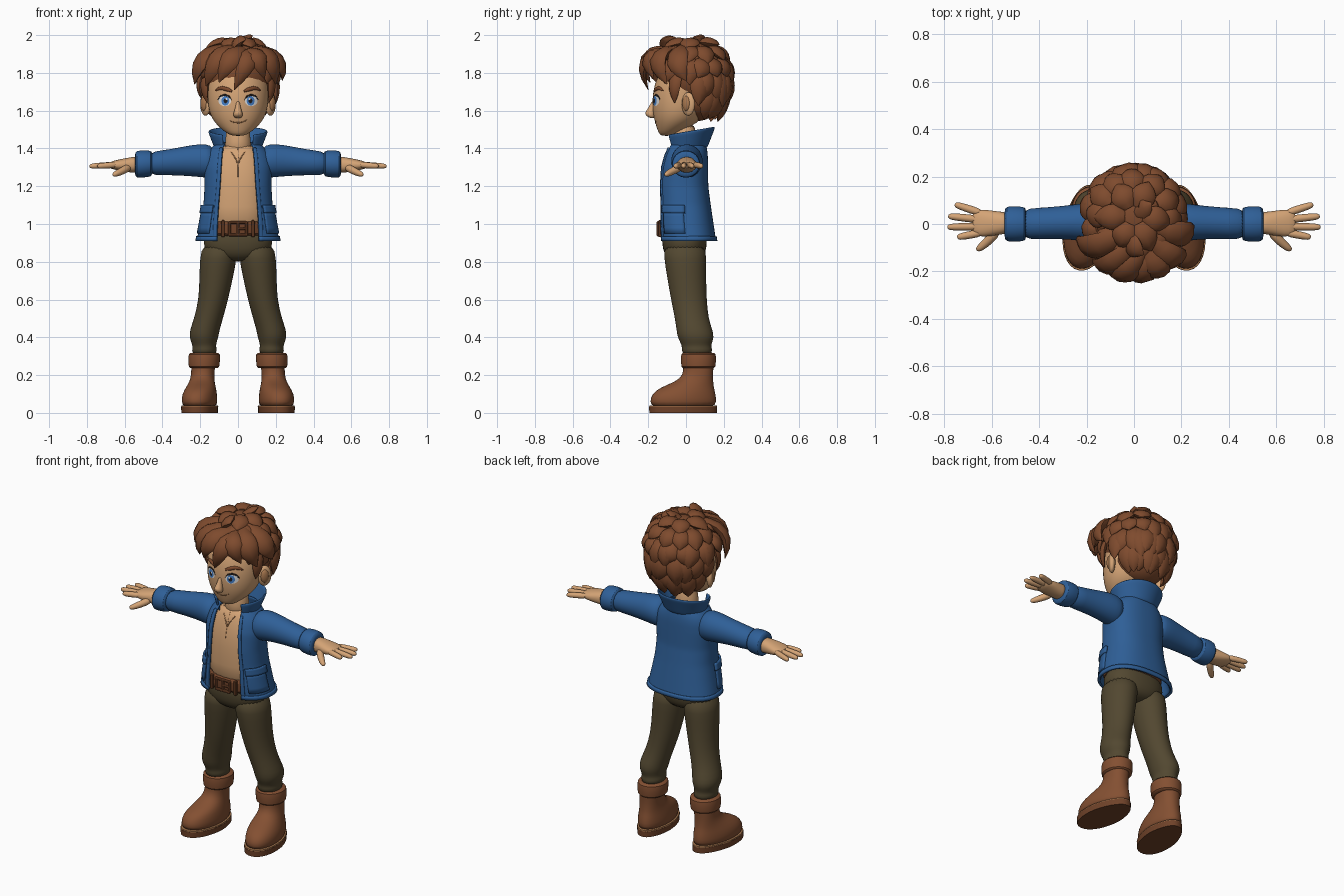
import bpy, bmesh, math, random
from math import sin, cos, pi, radians
from mathutils import Vector, Matrix
from mathutils.bvhtree import BVHTree

random.seed(4)
cube = bpy.data.objects.get("Cube")
if cube:
    bpy.data.objects.remove(cube, do_unlink=True)


def material(name, *rgb):
    m = bpy.data.materials.new(name)
    m.use_nodes = True
    m.diffuse_color = (*rgb, 1)
    bsdf = next(n for n in m.node_tree.nodes if n.type == 'BSDF_PRINCIPLED')
    bsdf.inputs["Base Color"].default_value = (*rgb, 1)
    bsdf.inputs["Roughness"].default_value = .7
    return m


SKIN = material("skin tan", .66, .37, .18)
LINE = material("dark tan", .40, .19, .08)
HAIR = material("hair brown", .21, .07, .027)
BLUE = material("jacket blue", .028, .115, .31)
OLIVE = material("trouser olive", .085, .064, .03)
BOOT = material("boot brown", .23, .08, .032)
BELT = material("belt brown", .16, .055, .022)
WHITE = material("eye white", .75, .75, .75)
IRIS = material("iris blue", .06, .22, .6)
DARK = material("pupil dark", .015, .012, .012)


def finish(name, bm, mat, mirror=False, thick=0, subsurf=0, recalc=True, sharp=55):
    if recalc:
        bmesh.ops.recalc_face_normals(bm, faces=bm.faces)
    for f in bm.faces:
        f.smooth = True
    mesh = bpy.data.meshes.new(name)
    bm.to_mesh(mesh)
    bm.free()
    mesh.set_sharp_from_angle(angle=radians(sharp))
    mesh.materials.append(mat)
    ob = bpy.data.objects.new(name, mesh)
    bpy.context.collection.objects.link(ob)
    if mirror:
        ob.modifiers.new("mirror", 'MIRROR').use_mirror_merge = False
    if thick:
        s = ob.modifiers.new("thickness", 'SOLIDIFY')
        s.thickness, s.offset = thick, 0
    if subsurf:
        s = ob.modifiers.new("smooth", 'SUBSURF')
        s.levels = s.render_levels = subsurf
    return ob


def power(v, p):
    return math.copysign(abs(v) ** (2 / p), v)


def bridge(bm, rings):
    n = len(rings[0])
    for a, b in zip(rings, rings[1:]):
        for i in range(n):
            bm.faces.new((a[i], a[(i + 1) % n], b[(i + 1) % n], b[i]))
    bm.faces.new(rings[0][::-1])
    bm.faces.new(rings[-1])


# rings hold: position on axis, two centre coordinates, two radii
def loft(name, rings, mat, axis='z', n=24, p=2, warp=None, **kw):
    bm = bmesh.new()
    loops = []
    for pos, c1, c2, r1, r2 in rings:
        loop = []
        for i in range(n):
            t = 2 * pi * (i + .5) / n
            a, b = c1 + r1 * power(cos(t), p), c2 + r2 * power(sin(t), p)
            co = Vector((a, b, pos) if axis == 'z' else (pos, a, b))
            loop.append(bm.verts.new(warp(co) if warp else co))
        loops.append(loop)
    bridge(bm, loops)
    return finish(name, bm, mat, **{"subsurf": 1, **kw})


def sweep(bm, pts, widths, up, flat=1, n=8):
    loops = []
    for i, p in enumerate(pts):
        tan = pts[min(i + 1, len(pts) - 1)] - pts[max(i - 1, 0)]
        side = tan.cross(up).normalized()
        nrm = side.cross(tan).normalized()
        w = widths[i]
        loops.append([bm.verts.new(p + side * w * cos(2 * pi * k / n) + nrm * w * flat * sin(2 * pi * k / n))
                      for k in range(n)])
    bridge(bm, loops)


def sheet(name, f, nu, nv, mat, **kw):
    bm = bmesh.new()
    g = [[bm.verts.new(f(u / nu, v / nv)) for u in range(nu + 1)] for v in range(nv + 1)]
    for v in range(nv):
        for u in range(nu):
            bm.faces.new((g[v][u], g[v][u + 1], g[v + 1][u + 1], g[v + 1][u]))
    return finish(name, bm, mat, thick=.012, **kw)


def ellipsoid(name, loc, size, mat, tilt=0, **kw):
    bm = bmesh.new()
    m = Matrix.Translation(loc) @ Matrix.Rotation(tilt, 4, 'Z') @ Matrix.Diagonal((*size, 1))
    bmesh.ops.create_uvsphere(bm, u_segments=24, v_segments=16, radius=1, matrix=m)
    return finish(name, bm, mat, **kw)


def boxes(name, items, mat, **kw):
    bm = bmesh.new()
    for loc, size in items:
        bmesh.ops.create_cube(bm, size=1, matrix=Matrix.Translation(loc) @ Matrix.Diagonal((*size, 1)))
    bmesh.ops.bevel(bm, geom=bm.edges[:], offset=.004, segments=1, affect='EDGES')
    return finish(name, bm, mat, sharp=30, **kw)


# head, neck, ears and nose
head = loft("head", [(1.466, 0, -.105, .03, .025), (1.48, 0, -.095, .06, .05), (1.515, 0, -.065, .105, .092),
                     (1.56, 0, -.04, .142, .132), (1.62, 0, -.03, .16, .15), (1.7, 0, -.02, .165, .158),
                     (1.78, 0, 0, .16, .155), (1.84, 0, .01, .13, .125), (1.88, 0, .02, .07, .07)], SKIN)
loft("neck", [(1.36, 0, -.005, .08, .07), (1.43, 0, -.01, .066, .062), (1.54, 0, -.005, .064, .064)], SKIN)
ellipsoid("ears", (.172, .012, 1.635), (.02, .04, .062), SKIN, tilt=-.6, mirror=True)
ellipsoid("ear_hollows", (.181, .001, 1.638), (.015, .024, .04), LINE, tilt=-.6, mirror=True)
loft("nose", [(1.56, 0, -.178, .014, .012), (1.572, 0, -.188, .026, .024), (1.59, 0, -.192, .024, .027),
              (1.615, 0, -.178, .014, .02), (1.655, 0, -.168, .009, .012)], SKIN)


# painted details laid on a surface from the front
def tree(ob):
    bpy.context.view_layer.update()
    return BVHTree.FromObject(ob, bpy.context.evaluated_depsgraph_get())


def project(bvh, x, z, off):
    hit = bvh.ray_cast(Vector((x, -1, z)), Vector((0, 1, 0)))[0]
    return (hit or Vector((x, -.15, z))) - Vector((0, off, 0))


def disc(name, bvh, x, z, rx, rz, off, mat):
    bm = bmesh.new()
    n, mid = 20, bm.verts.new(project(bvh, x, z, off))
    old = None
    for k in (.35, .7, 1):
        new = [bm.verts.new(project(bvh, x + k * rx * cos(2 * pi * i / n), z + k * rz * sin(2 * pi * i / n), off))
               for i in range(n)]
        for i in range(n):
            j = (i + 1) % n
            bm.faces.new((old[i], new[i], new[j], old[j]) if old else (mid, new[i], new[j]))
        old = new
    finish(name, bm, mat, mirror=True, recalc=False)


def stroke(name, bvh, pts, widths, mat, **kw):
    bm = bmesh.new()
    sweep(bm, [project(bvh, x, z, 0) for x, z in pts], widths, Vector((0, -1, 0)), .8)
    finish(name, bm, mat, **kw)


face = tree(head)
disc("eye_whites", face, .07, 1.652, .034, .028, .002, WHITE)
disc("irises", face, .067, 1.652, .021, .025, .004, IRIS)
disc("pupils", face, .066, 1.652, .01, .013, .006, DARK)
disc("eye_glints", face, .061, 1.662, .005, .006, .008, WHITE)
stroke("upper_eyelids", face, [(.034, 1.655), (.048, 1.676), (.07, 1.683), (.092, 1.677), (.107, 1.658)],
       [.002, .005, .006, .005, .003], DARK, mirror=True)
stroke("eyebrows", face, [(.032, 1.702), (.055, 1.712), (.082, 1.719), (.102, 1.716), (.12, 1.705)],
       [.006, .011, .011, .009, .003], HAIR, mirror=True)
stroke("mouth", face, [(-.042, 1.546), (-.02, 1.538), (.005, 1.536), (.028, 1.541), (.048, 1.552)],
       [.002, .003, .004, .003, .002], LINE)

# hair: scalp, nape and swept locks
CENTRE = Vector((0, .035, 1.79))
ellipsoid("scalp", CENTRE, (.187, .187, .18), HAIR)
ellipsoid("nape_hair", (0, .06, 1.67), (.152, .128, .125), HAIR)
LEAF = [.45, .8, 1, 1, .85, .55, .05]


def lock(bm, a, b, c, w):
    a, b, c = Vector(a), Vector(b), Vector(c)
    pts = [a * (1 - t) ** 2 + b * 2 * t * (1 - t) + c * t * t for t in (i / 6 for i in range(7))]
    sweep(bm, pts, [w * k for k in LEAF], b - CENTRE, .5)


def scalp_point(theta, phi, r):
    x, y, z = sin(theta) * sin(phi), sin(theta) * cos(phi), cos(theta)
    return CENTRE + Vector((x * .188, y * .186, z * (.18 if z > 0 else .27))) * r


bm = bmesh.new()
for theta, count, reach in ((12, 6, 180), (36, 11, 180), (62, 15, 135), (84, 12, 82), (104, 10, 68)):
    for i in range(count):
        phi = radians(reach * (2 * (i + .5) / count - 1)) + random.uniform(-.08, .08)
        th, turn = radians(theta), random.uniform(-.1, .22)
        lock(bm, scalp_point(th, phi, .98), scalp_point(th + .3, phi + turn / 2, 1.13),
             scalp_point(th + random.uniform(.52, .66), phi + turn, random.uniform(1.1, 1.22)), .053)
for a, b, c, w in (
        ((.07, -.1, 1.91), (.07, -.29, 1.9), (-.02, -.2, 1.71), .05),
        ((.05, -.1, 1.92), (-.05, -.28, 1.91), (-.1, -.19, 1.75), .056),
        ((0, -.08, 1.93), (-.13, -.25, 1.91), (-.17, -.13, 1.73), .06),
        ((-.04, -.04, 1.94), (-.23, -.15, 1.9), (-.23, -.05, 1.74), .06),
        ((.06, -.1, 1.92), (.11, -.26, 1.91), (.14, -.17, 1.77), .052),
        ((.08, -.07, 1.93), (.2, -.21, 1.9), (.2, -.1, 1.74), .06),
        ((.08, -.02, 1.94), (.26, -.08, 1.88), (.235, 0, 1.76), .06),
        ((.02, .08, 1.93), (.03, .05, 1.98), (.075, .09, 2.0), .045),
        ((-.02, -.06, 1.92), (-.01, -.1, 1.98), (.04, -.13, 1.975), .05)):
    lock(bm, a, b, c, w)
for s in (-1, 1):
    lock(bm, (s * .155, -.04, 1.82), (s * .195, -.07, 1.74), (s * .163, -.06, 1.64), .035)
finish("hair_locks", bm, HAIR, sharp=45)

# shirt with a laced neck slit
shirt = loft("shirt", [(.95, 0, -.01, .165, .125), (1.1, 0, -.012, .15, .12), (1.2, 0, -.018, .15, .114),
                       (1.3, 0, -.012, .15, .106), (1.38, 0, 0, .125, .09), (1.425, 0, 0, .075, .068)],
             SKIN, p=2.4)
chest = tree(shirt)
stroke("shirt_slit", chest, [(0, 1.40), (.002, 1.35), (0, 1.3), (0, 1.25)], [.002] * 4, LINE)
stroke("shirt_neckline", chest, [(.065, 1.41), (.035, 1.38), (.012, 1.345), (.002, 1.32)], [.003] * 4,
       LINE, mirror=True)

# jacket; profile rows hold: height, half width, centre y, half depth, half opening
JACKET = [(.912, .213, .01, .143, .108), (1.0, .196, .0, .14, .106), (1.1, .177, -.007, .132, .1),
          (1.2, .171, -.014, .126, .092), (1.3, .175, -.01, .121, .086), (1.36, .165, -.002, .112, .082),
          (1.4, .14, .003, .102, .078), (1.435, .095, .006, .09, .07)]


def jacket_row(z):
    for a, b in zip(JACKET, JACKET[1:]):
        if z <= b[0]:
            break
    t = min(1, max(0, (z - a[0]) / (b[0] - a[0])))
    return [p + (q - p) * t for p, q in zip(a, b)]


def jacket_point(angle, z, off=0):
    _, rx, cy, ry, _ = jacket_row(z)
    return Vector(((rx + off) * power(sin(angle), 2.4), cy - (ry + off) * power(cos(angle), 2.4), z))


def edge_angle(z):
    row = jacket_row(z)
    return math.asin((row[4] / row[1]) ** 1.2)


def around(u, z, off):
    a = edge_angle(z)
    return jacket_point(a + (2 * pi - 2 * a) * u, z, off)


def patch(name, lo, hi, z0, z1, off):
    sheet(name, lambda u, v: jacket_point(radians(lo + (hi - lo) * u), z0 + (z1 - z0) * v, off), 10, 4,
          BLUE, mirror=True)


sheet("jacket_body", lambda u, v: around(u, .912 + .523 * v, 0), 56, 24, BLUE, subsurf=1)
sheet("jacket_hem", lambda u, v: around(u, .91 + .024 * v, .007), 56, 2, BLUE)
sheet("jacket_plackets", lambda u, v: jacket_point(edge_angle(.912 + .49 * v) + .12 * u, .912 + .49 * v, .006),
      3, 24, BLUE, mirror=True)
patch("pockets", 42, 88, .95, 1.07, .007)
patch("pocket_flaps", 40, 90, 1.058, 1.1, .014)


def collar_point(u, v):
    rx, ry, cy = .112 + .042 * v, .098 + .032 * v, .008 + .012 * v
    a = math.asin(.078 / rx)
    t = a + (2 * pi - 2 * a) * u
    y = cy - ry * cos(t)
    return Vector((rx * sin(t), y, 1.385 + .105 * v + .17 * y))


sheet("collar", collar_point, 40, 5, BLUE, subsurf=1)
loft("sleeves", [(.12, .0, 1.325, .078, .085), (.17, .005, 1.335, .086, .09), (.23, .008, 1.336, .078, .085),
                 (.3, .006, 1.332, .07, .076), (.4, .002, 1.324, .066, .065), (.48, 0, 1.32, .066, .063)],
     BLUE, axis='x', mirror=True)
loft("sleeve_cuffs", [(.455, 0, 1.32, .06, .058), (.457, 0, 1.32, .072, .069), (.5, 0, 1.318, .076, .073),
                      (.54, 0, 1.316, .075, .072), (.546, 0, 1.316, .06, .058)], BLUE, axis='x', mirror=True)

# hands
loft("palms", [(.52, .004, 1.314, .046, .044), (.56, .004, 1.313, .047, .042), (.61, .003, 1.312, .056, .034),
               (.655, .004, 1.312, .058, .024), (.685, .005, 1.311, .045, .015)], SKIN, axis='x', p=2.3, mirror=True)
bm = bmesh.new()
for y0, y1, tip in ((.045, .083, .755), (.018, .033, .783), (-.01, -.013, .787), (-.036, -.056, .745)):
    a, b = Vector((.64, y0, 1.314)), Vector((tip, y1, 1.306))
    sweep(bm, [a.lerp(b, t) for t in (0, .4, .7, .9, .98, 1)], [.018, .018, .017, .015, .01, .004], Vector((0, 0, 1)))
thumb = [Vector(p) for p in ((.575, -.025, 1.302), (.605, -.062, 1.285), (.635, -.09, 1.27), (.655, -.105, 1.262),
                             (.663, -.111, 1.259))]
sweep(bm, thumb, [.024, .022, .019, .015, .006], Vector((0, 0, 1)))
finish("fingers", bm, SKIN, mirror=True, subsurf=1)

# belt and buckle
loft("belt", [(.936, 0, -.012, .16, .12), (.938, 0, -.012, .172, .133), (1.012, 0, -.012, .17, .132),
              (1.014, 0, -.012, .16, .12)], BELT, p=2.4)
boxes("buckle", [((0, -.147, z), (.1, .016, .014)) for z in (.942, 1.008)]
      + [((x, -.147, .975), (.014, .016, .08)) for x in (-.045, 0, .045)]
      + [((.022, -.149, .975), (.045, .012, .012))], BOOT)
boxes("belt_loops", [((.08, -.138, .975), (.018, .018, .09))], BELT, mirror=True)

# trousers
loft("trouser_hips", [(.8, 0, -.005, .07, .06), (.825, 0, -.005, .14, .1), (.87, 0, -.008, .185, .118),
                      (.93, 0, -.008, .182, .12), (.97, 0, -.01, .168, .118)], OLIVE, p=2.3)
loft("trouser_legs", [(.9, .095, -.008, .095, .112), (.82, .104, -.004, .098, .113), (.72, .115, .003, .09, .104),
                      (.6, .13, .015, .078, .095), (.5, .156, .03, .077, .089), (.44, .176, .045, .079, .096),
                      (.4, .181, .052, .077, .097), (.37, .18, .054, .066, .083), (.35, .178, .056, .062, .078),
                      (.335, .178, .058, .067, .082), (.3, .178, .06, .06, .075)], OLIVE, mirror=True)


# boots
def toe_out(v):
    k = min(1, max(0, (.2 - v.z) / .1))
    v.x = .187 + .014 * k + (v.x - .187) * (1 - k * 1.1 * max(0, v.y)) - .1 * k * v.y
    return v


loft("boots", [(.025, .187, -.015, .088, .172), (.06, .187, -.015, .095, .177), (.1, .187, -.012, .092, .17),
               (.135, .187, .005, .08, .143), (.165, .187, .045, .068, .1), (.2, .187, .064, .061, .079),
               (.25, .184, .066, .064, .081), (.3, .18, .066, .066, .082)], BOOT, p=2.2, warp=toe_out, mirror=True)
loft("boot_cuffs", [(.236, .18, .066, .07, .08), (.238, .18, .066, .083, .092), (.28, .179, .066, .084, .093),
                    (.315, .178, .066, .085, .094), (.32, .178, .066, .07, .08)], BOOT, mirror=True)
loft("boot_soles", [(0, .187, -.015, .095, .18), (.034, .187, -.015, .097, .181)], BELT, p=2.2, n=32,
     warp=toe_out, mirror=True, subsurf=0)
loft("boot_welts", [(.034, .187, -.015, .096, .18), (.04, .187, -.015, .095, .179)], LINE, p=2.2, n=32,
     warp=toe_out, mirror=True, subsurf=0)
